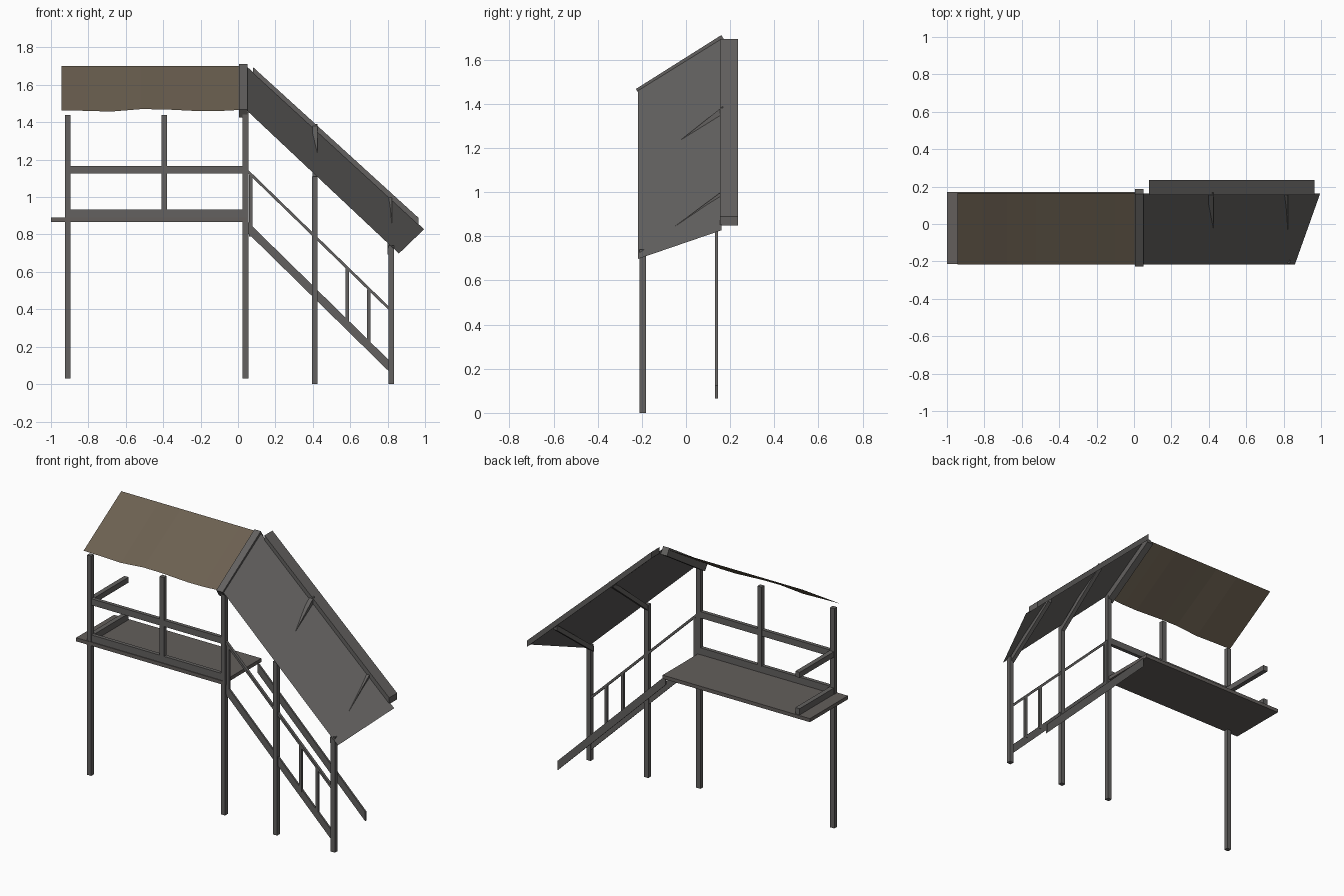
import bpy

if "Cube" in bpy.data.objects:
    bpy.data.objects.remove(bpy.data.objects["Cube"])


def material(name, rgb):
    m = bpy.data.materials.new(name)
    m.diffuse_color = (*rgb, 1)
    m.use_nodes = True
    m.node_tree.nodes["Principled BSDF"].inputs["Base Color"].default_value = m.diffuse_color
    return m


FRAME = material("grey timber", (0.125, 0.12, 0.116))
DECK = material("warm grey deck", (0.125, 0.113, 0.106))
SHEET = material("grey roof sheet", (0.122, 0.117, 0.114))
CANVAS = material("brown canvas", (0.15, 0.118, 0.082))


def mesh(name, verts, faces, mat):
    me = bpy.data.meshes.new(name)
    me.from_pydata(verts, [], faces)
    me.materials.append(mat)
    ob = bpy.data.objects.new(name, me)
    bpy.context.collection.objects.link(ob)
    return ob


def prism(name, profile, axis, lo, hi, mat=FRAME):
    """Extrude a profile along x (profile is y,z) or along y (profile is x,z)."""
    n = len(profile)
    def place(p, d):
        return (d, p[0], p[1]) if axis == "x" else (p[0], d, p[1])
    verts = [place(p, d) for d in (lo, hi) for p in profile]
    faces = [tuple(range(n)), tuple(range(2 * n - 1, n - 1, -1))]
    faces += [(i, i + n, (i + 1) % n + n, (i + 1) % n) for i in range(n)]
    # x and y extrusions have opposite handedness for a clockwise profile
    if axis == "x":
        faces = [f[::-1] for f in faces]
    profile_area = sum(profile[i][0] * profile[(i + 1) % n][1]
                       - profile[(i + 1) % n][0] * profile[i][1] for i in range(n))
    if profile_area < 0:
        faces = [f[::-1] for f in faces]
    return mesh(name, verts, faces, mat)


def box(name, x0, x1, y0, y1, z0, z1, mat=FRAME):
    return prism(name, [(x0, z0), (x1, z0), (x1, z1), (x0, z1)], "y", y0, y1, mat)


def sloped(name, a, b, drop, axis, lo, hi):
    """Beam whose top runs from a to b, cut vertically at its ends."""
    return prism(name, [a, b, (b[0], b[1] - drop), (a[0], a[1] - drop)], axis, lo, hi)


F0, F1 = -0.21, -0.182   # front frame depth

# upright posts
for name, x, z0, z1 in (("platform_post_left", -0.91, 0.03, 1.44),
                        ("platform_post_right", 0.04, 0.03, 1.455),
                        ("rail_post_middle", -0.395, 0.93, 1.44),
                        ("stair_post_middle", 0.41, 0.0, 1.11),
                        ("stair_post_end", 0.82, 0.0, 0.74)):
    box(name, x - 0.015, x + 0.015, F0, F1, z0, z1)

# platform and its rails
box("platform_deck", -1.0, 0.045, -0.213, 0.172, 0.867, 0.89, DECK)
box("front_kick_rail", -0.91, 0.053, -0.208, -0.184, 0.87, 0.934)
box("front_hand_rail", -0.91, 0.053, -0.208, -0.184, 1.125, 1.166)
box("side_kick_rail", -0.922, -0.892, -0.19, 0.165, 0.89, 0.93)
box("side_hand_rail", -0.922, -0.892, -0.19, 0.165, 1.128, 1.163)

# stair stringers, hand rail and balusters
for name, y in (("front_stringer", -0.195), ("back_stringer", 0.138)):
    sloped(name, (0.045, 0.875), (0.81, 0.125), 0.06, "y", y - 0.006, y + 0.006)
sloped("stair_hand_rail", (0.05, 1.15), (0.81, 0.412), 0.02, "y", -0.204, -0.186)
for x in (0.068, 0.585, 0.70):
    box("baluster", x - 0.009, x + 0.009, -0.203, -0.187, 0.85 - x * 0.9, 1.185 - x * 0.97)

# slanted bar between the two roofs
prism("roof_joint_bar", [(-0.227, 1.468), (0.16, 1.712), (0.187, 1.67), (-0.2, 1.425)],
      "x", 0.005, 0.05)

# brown canvas roof with a slightly rippled front edge
xs = (-0.945, -0.81, -0.68, -0.52, -0.4, -0.2, -0.1, 0.015)
ripple = (1.464, 1.461, 1.457, 1.47, 1.469, 1.459, 1.46, 1.466)
verts = [(x, 0.166, 1.70) for x in xs] + [(x, -0.216, z) for x, z in zip(xs, ripple)]
n = len(xs)
mesh("canvas_roof", verts, [(i, i + n, i + n + 1, i + 1) for i in range(n - 1)], CANVAS)

# grey sheet roof over the stair
mesh("stair_roof", [(0.045, -0.217, 1.465), (0.86, -0.217, 0.698),
                    (0.995, 0.162, 0.828), (0.045, 0.162, 1.70)], [(0, 1, 2, 3)], SHEET)

# beam along the high edge, and rafters that poke through the sheet
sloped("stair_roof_beam", (0.08, 1.695), (0.965, 0.889), 0.04, "y", 0.155, 0.235)
sloped("rafter_middle", (-0.208, 1.09), (0.168, 1.39), 0.035, "x", 0.398, 0.424)
sloped("rafter_end", (-0.208, 0.728), (0.168, 1.008), 0.035, "x", 0.798, 0.824)
